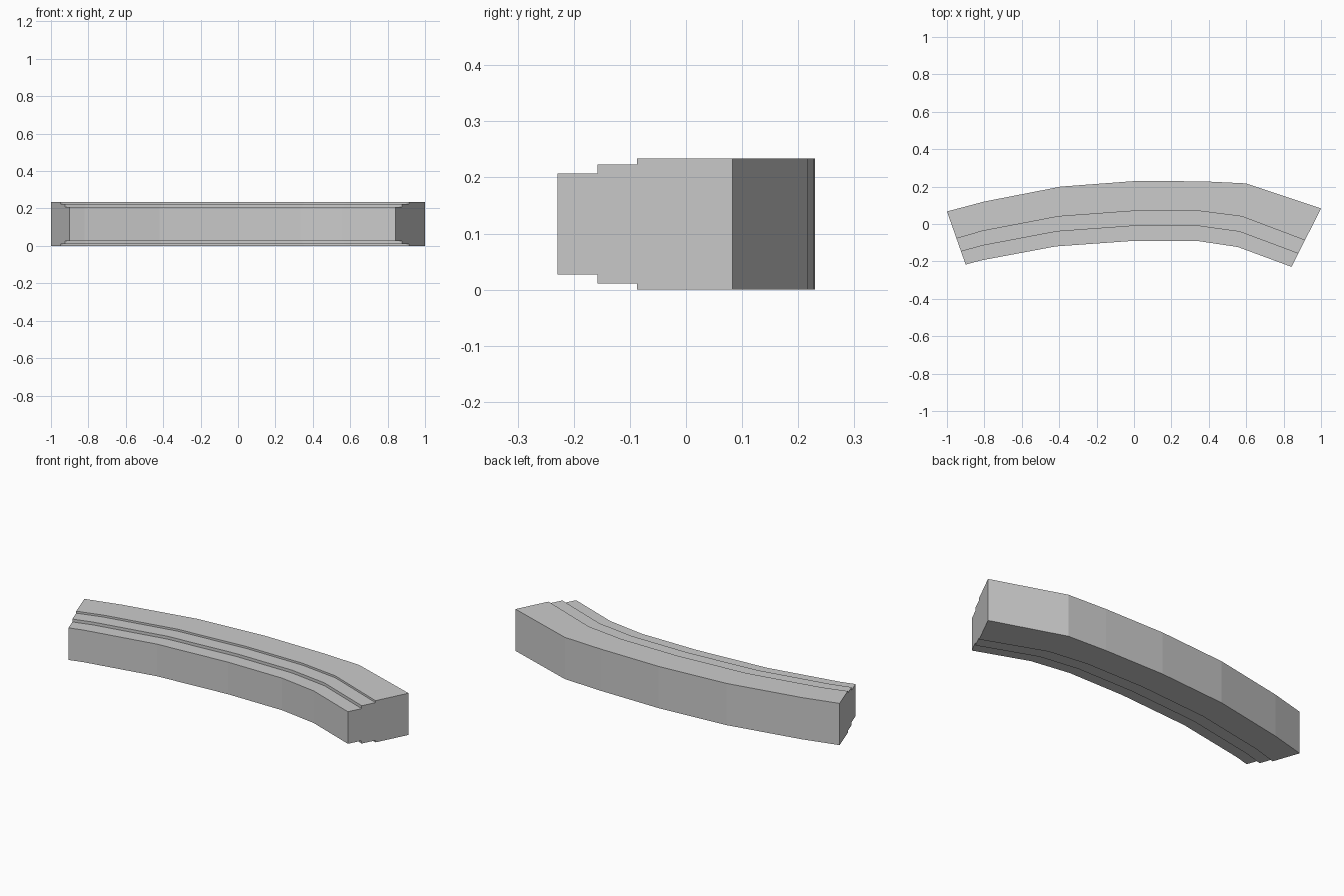
import bpy
import bmesh
from mathutils import Vector

cube = bpy.data.objects.get("Cube")
if cube:
    bpy.data.objects.remove(cube, do_unlink=True)

# Plain grey material
grey = bpy.data.materials.new("plain grey")
grey.use_nodes = True
colour = (0.6, 0.6, 0.6, 1)
grey.diffuse_color = colour
grey.node_tree.nodes["Principled BSDF"].inputs["Base Color"].default_value = colour

# Stations along the bend: inner point, outer point, step position across the width
stations = [
    ((-0.9, -0.217), (-1, 0.067), 0.49),
    ((-0.82, -0.195), (-0.8, 0.12), 0.5),
    ((-0.42, -0.12), (-0.39, 0.2), 0.5),
    ((0, -0.09), (0.01, 0.23), 0.5),
    ((0.335, -0.09), (0.37, 0.228), 0.5),
    ((0.555, -0.123), (0.6, 0.217), 0.48),
    ((0.842, -0.229), (1, 0.083), 0.455),
]
HEIGHT = 0.234
INSETS = (0.027, 0.011, 0)  # inner, middle and outer tier


def section(bm, inner, outer, step):
    """Stepped cross-section, mirrored about the middle height."""
    a, b = Vector(inner), Vector(outer)
    cuts = [0, step / 2, step, 1]
    lower = []
    for i, inset in enumerate(INSETS):
        lower += [(cuts[i], inset), (cuts[i + 1], inset)]
    upper = [(t, HEIGHT - z) for t, z in reversed(lower)]
    return [bm.verts.new((*a.lerp(b, t), z)) for t, z in lower + upper]


# Stepped curved beam, swept from end to end
bm = bmesh.new()
rings = [section(bm, *s) for s in stations]
for r, s in zip(rings, rings[1:]):
    for i in range(len(r)):
        j = (i + 1) % len(r)
        bm.faces.new((r[i], r[j], s[j], s[i]))

# End caps, one quad per tier
for ring in (rings[0], rings[-1]):
    bm.faces.new(ring)
bmesh.ops.recalc_face_normals(bm, faces=bm.faces)

mesh = bpy.data.meshes.new("curved_beam")
bm.to_mesh(mesh)
bm.free()
mesh.materials.append(grey)
beam = bpy.data.objects.new("curved_beam", mesh)
bpy.context.collection.objects.link(beam)
